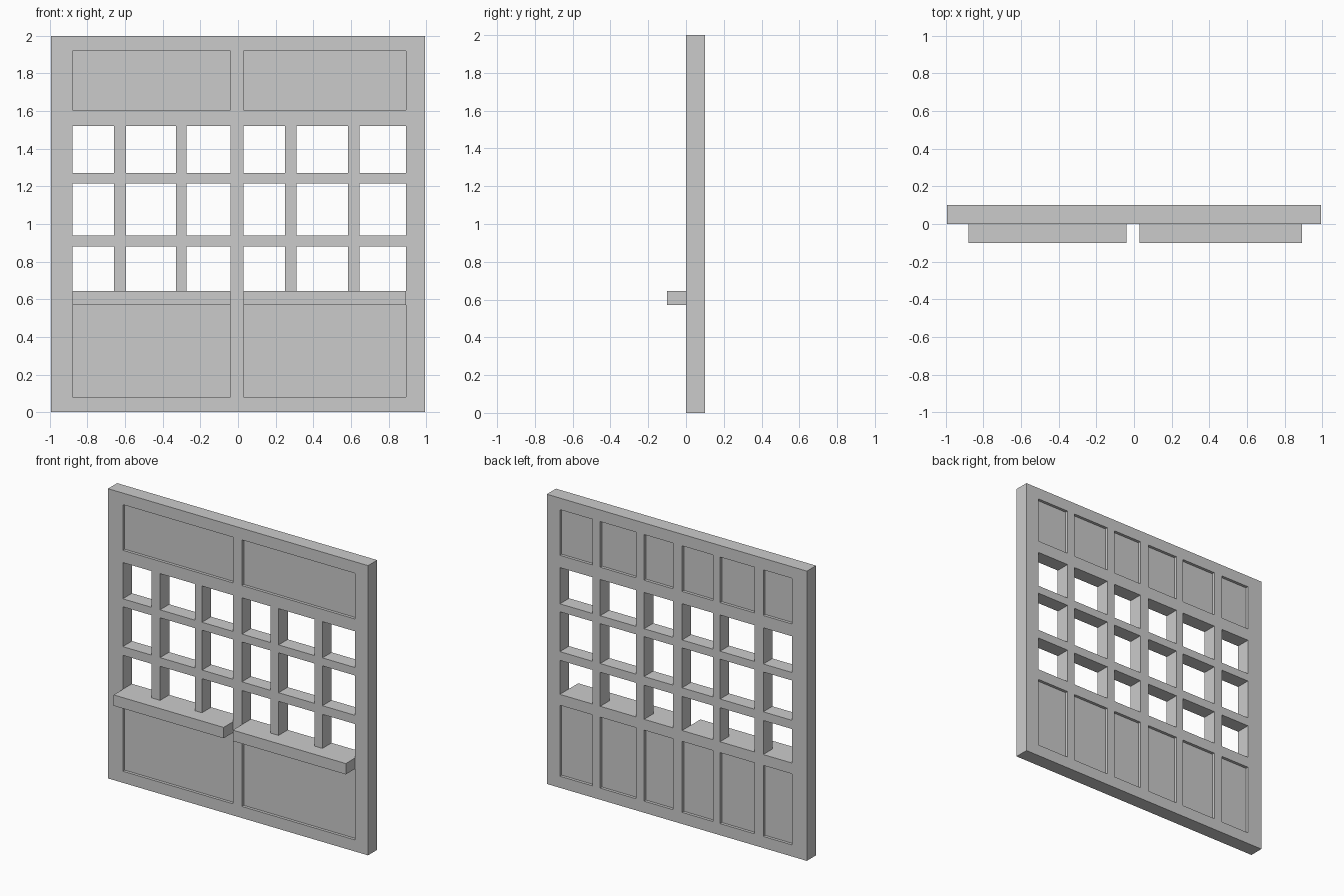
import bpy, bmesh

if "Cube" in bpy.data.objects:
    bpy.data.objects.remove(bpy.data.objects["Cube"])

# Grid lines: outer edges, window columns and rows
X = [-0.993, -0.88, -0.66, -0.595, -0.33, -0.275, -0.04,
     0.03, 0.25, 0.31, 0.585, 0.645, 0.893, 0.993]
Z = [0, 0.08, 0.57, 0.645, 0.88, 0.94, 1.215, 1.27, 1.52, 1.605, 1.92, 2]
FRONT, BACK, RECESS, LEDGE = 0.0, 0.1, 0.02, -0.1
NX, NZ = len(X) - 1, len(Z) - 1


def span(i, j):
    """Front and back y of a grid cell, or None where it is open."""
    if not (0 <= i < NX and 0 <= j < NZ):
        return None
    column = i % 2 == 1 and i < NX - 1      # pane column, not a mullion
    bay = 1 <= i <= 5 or 7 <= i <= 11       # left or right half
    if j in (3, 5, 7) and column:           # window openings
        return None
    if j in (1, 9):                         # recessed panels
        return (FRONT + RECESS * bay, BACK - RECESS * column)
    if j == 2 and bay:                      # projecting ledges
        return (LEDGE, BACK)
    return (FRONT, BACK)


def subtract(a, b):
    """Parts of span a not covered by span b."""
    if b is None:
        return [a]
    return [(lo, hi) for lo, hi in ((a[0], b[0]), (b[1], a[1])) if hi - lo > 1e-6]


bm = bmesh.new()


def quad(*pts):
    bm.faces.new([bm.verts.new(p) for p in pts])


for i in range(NX):
    for j in range(NZ):
        s = span(i, j)
        if s is None:
            continue
        x0, x1, z0, z1 = X[i], X[i + 1], Z[j], Z[j + 1]
        # front and back faces
        quad((x0, s[0], z0), (x1, s[0], z0), (x1, s[0], z1), (x0, s[0], z1))
        quad((x1, s[1], z0), (x0, s[1], z0), (x0, s[1], z1), (x1, s[1], z1))
        # reveals and outer edges
        for di, x in ((-1, x0), (1, x1)):
            for a, b in subtract(s, span(i + di, j)):
                p = [(x, a, z0), (x, a, z1), (x, b, z1), (x, b, z0)]
                quad(*(p[::-1] if di < 0 else p)[::-1])
        for dj, z in ((-1, z0), (1, z1)):
            for a, b in subtract(s, span(i, j + dj)):
                p = [(x0, a, z), (x1, a, z), (x1, b, z), (x0, b, z)]
                quad(*(p[::-1] if dj < 0 else p))

# Weld the cells and merge coplanar faces
bmesh.ops.remove_doubles(bm, verts=bm.verts, dist=1e-5)
bmesh.ops.dissolve_limit(bm, angle_limit=0.01, verts=bm.verts, edges=bm.edges)
bmesh.ops.triangulate(bm, faces=[f for f in bm.faces if len(f.verts) > 4])

mesh = bpy.data.meshes.new("window_wall")
bm.to_mesh(mesh)
bm.free()
wall = bpy.data.objects.new("window_wall", mesh)
bpy.context.collection.objects.link(wall)
